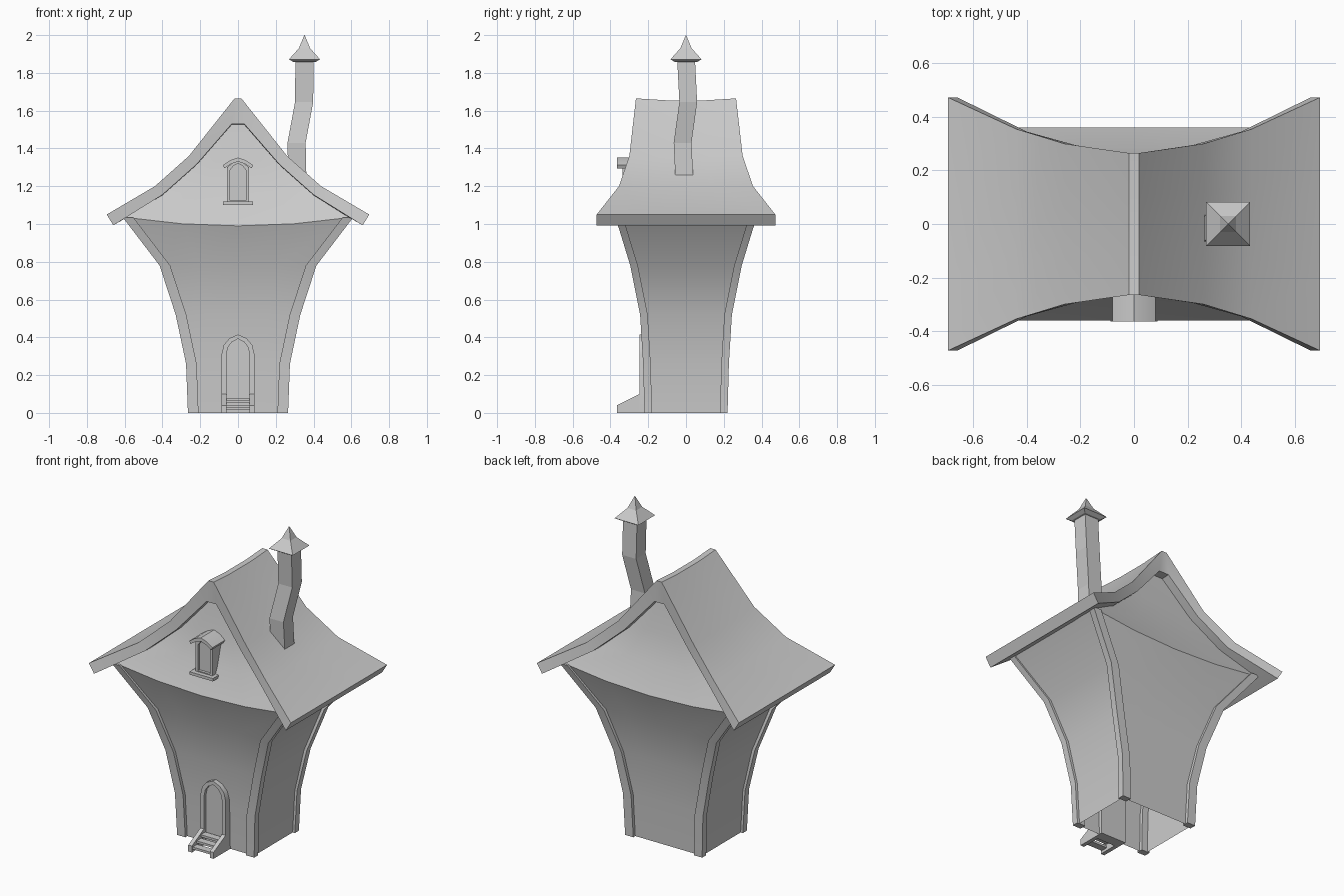
import bpy, bmesh, math

if "Cube" in bpy.data.objects:
    bpy.data.objects.remove(bpy.data.objects["Cube"])

grey = bpy.data.materials.new("plain grey")
grey.use_nodes = True
grey.diffuse_color = (0.6, 0.6, 0.6, 1)
grey.node_tree.nodes["Principled BSDF"].inputs["Base Color"].default_value = (0.6, 0.6, 0.6, 1)


def loft(name, rings, cap_start=True, cap_end=True, angle=35):
    """Join closed rings of equal length into one skin."""
    bm = bmesh.new()
    rows = [[bm.verts.new(p) for p in ring] for ring in rings]
    for a, b in zip(rows, rows[1:]):
        for i in range(len(a)):
            j = (i + 1) % len(a)
            bm.faces.new((a[i], a[j], b[j], b[i]))
    if cap_start:
        bm.faces.new(rows[0])
    if cap_end:
        bm.faces.new(rows[-1])
    bmesh.ops.recalc_face_normals(bm, faces=bm.faces)
    mesh = bpy.data.meshes.new(name)
    bm.to_mesh(mesh)
    bm.free()
    mesh.materials.append(grey)
    obj = bpy.data.objects.new(name, mesh)
    bpy.context.collection.objects.link(obj)
    bpy.ops.object.select_all(action="DESELECT")
    obj.select_set(True)
    bpy.context.view_layer.objects.active = obj
    bpy.ops.object.shade_smooth_by_angle(angle=math.radians(angle))
    return obj


def rect(cx, cy, z, hx, hy):
    return [(cx + sx * hx, cy + sy * hy, z) for sx, sy in ((-1, -1), (1, -1), (1, 1), (-1, 1))]


def box(name, x, y, z, hx, hy, hz):
    return loft(name, [rect(x, y, z - hz, hx, hy), rect(x, y, z + hz, hx, hy)], angle=20)


def mirrored(half):
    """Mirror an outline of (x, z) points, keeping the centre point single."""
    return half + [(-x, z) for x, z in reversed(half) if x > 0]


def at_y(outline, y):
    return [(x, y, z) for x, z in outline]


def framed_panel(name, outer, inner, back, front, recess):
    outer, inner = mirrored(outer), mirrored(inner)
    loft(name, [at_y(outer, back), at_y(outer, front), at_y(inner, front), at_y(inner, recess)])


# Flared walls and curved gables: half width, half depth, height, sag at the middle
columns = (-1, -0.5, 0, 0.5, 1)
rings = []
for hx, hy, z, sag in ((0.25, 0.2, 0, 0), (0.26, 0.206, 0.26, 0), (0.312, 0.224, 0.52, 0),
                       (0.397, 0.275, 0.78, 0), (0.595, 0.36, 1.035, 0.045),
                       (0.405, 0.285, 1.17, 0.01), (0.225, 0.238, 1.33, 0), (0.035, 0.205, 1.55, 0)):
    front = [(hx * u, -hy, z - sag * (1 - u * u)) for u in columns]
    rings.append(front + [(-x, hy, zz) for x, y, zz in front])
loft("house_walls", rings, cap_start=False)

# Corner posts
post_path = ((0, 0.265, 0.22), (0.26, 0.275, 0.227), (0.52, 0.33, 0.243),
             (0.78, 0.415, 0.295), (1.035, 0.61, 0.373))
for sx, side in ((1, "left"), (-1, "right")):
    for sy, end in ((-1, "front"), (1, "back")):
        loft(f"{end}_{side}_corner_post",
             [rect(sx * (x - 0.028), sy * (y - 0.02), z, 0.028, 0.02) for z, x, y in post_path])

# Swept roof slab: x, z and half depth of the section, repeated along the ridge
top = [(0.018, 1.665, 0.265), (0.26, 1.36, 0.3), (0.44, 1.2, 0.355), (0.695, 1.05, 0.473)]
under = [(0.66, 0.993, 0.473), (0.4, 1.155, 0.345), (0.22, 1.315, 0.295), (0.033, 1.53, 0.262)]
half = top + under
section = half + [(-x, z, d) for x, z, d in reversed(half)]
roof_rings = []
for t in (-1, -0.4, 0.4, 1):
    dip = 0.01 if abs(t) < 1 else 0
    roof_rings.append([(x, t * d, z - (dip if 1.1 < z else 0)) for x, z, d in section])
# The end faces are bridged strip by strip between the upper and lower edges
roof = loft("roof", roof_rings, cap_start=False, cap_end=False)
bm = bmesh.new()
bm.from_mesh(roof.data)
bm.verts.ensure_lookup_table()
n = len(section)
for start in (0, n * (len(roof_rings) - 1)):
    ring = [bm.verts[start + i] for i in range(n)]
    for i in range(3):
        for a, b in ((i, i + 1), (n - 2 - i, n - 1 - i)):
            mate = (lambda k: 7 - k) if a < 8 else (lambda k: 23 - k)
            bm.faces.new((ring[a], ring[b], ring[mate(b)], ring[mate(a)]))
    bm.faces.new((ring[0], ring[7], ring[8], ring[15]))
bmesh.ops.recalc_face_normals(bm, faces=bm.faces)
bm.to_mesh(roof.data)
bm.free()
bpy.ops.object.shade_smooth_by_angle(angle=math.radians(35))

# Crooked chimney pipe and its pointed cap
bends = ((0.315, -0.007, 1.2), (0.31, -0.018, 1.43), (0.35, 0.012, 1.645), (0.352, 0, 1.88))
loft("chimney", [rect(x, y, z, 0.048, 0.047) for x, y, z in bends], angle=10)
loft("chimney_cap", [rect(0.352, 0, z, r, r) for r, z in
                     ((0.06, 1.858), (0.082, 1.872), (0.03, 1.93), (0.001, 2.0))], angle=10)

# Arched door
framed_panel("door",
             [(0.087, 0), (0.087, 0.31), (0.075, 0.36), (0.045, 0.395), (0, 0.415)],
             [(0.062, 0.02), (0.062, 0.305), (0.054, 0.345), (0.033, 0.375), (0, 0.392)],
             -0.18, -0.245, -0.226)

# Porch steps between two stringers
for s, side in ((1, "left"), (-1, "right")):
    profile = ((-0.365, 0), (-0.365, 0.04), (-0.247, 0.1), (-0.19, 0.1), (-0.19, 0))
    loft(f"{side}_step_side", [[(s * x, y, z) for y, z in profile] for x in (0.062, 0.087)], angle=10)
for i in range(3):
    box(f"step_{i + 1}", 0, -0.335 + 0.04 * i, 0.024 + 0.023 * i, 0.064, 0.022, 0.007)

# Attic window with sill and little roof
framed_panel("attic_window",
             [(0.058, 1.11), (0.058, 1.3), (0.03, 1.322), (0, 1.335)],
             [(0.042, 1.125), (0.042, 1.285), (0.024, 1.308), (0, 1.32)],
             -0.22, -0.335, -0.318)
box("window_sill", 0, -0.31, 1.11, 0.08, 0.052, 0.009)
chevron = [(0, 1.352), (0.04, 1.338), (0.08, 1.312), (0.072, 1.295), (0.036, 1.318), (0, 1.33)]
for s, side in ((1, "left"), (-1, "right")):
    loft(f"{side}_window_roof", [[(s * x, y, z) for x, z in chevron] for y in (-0.365, -0.2)], angle=30)
